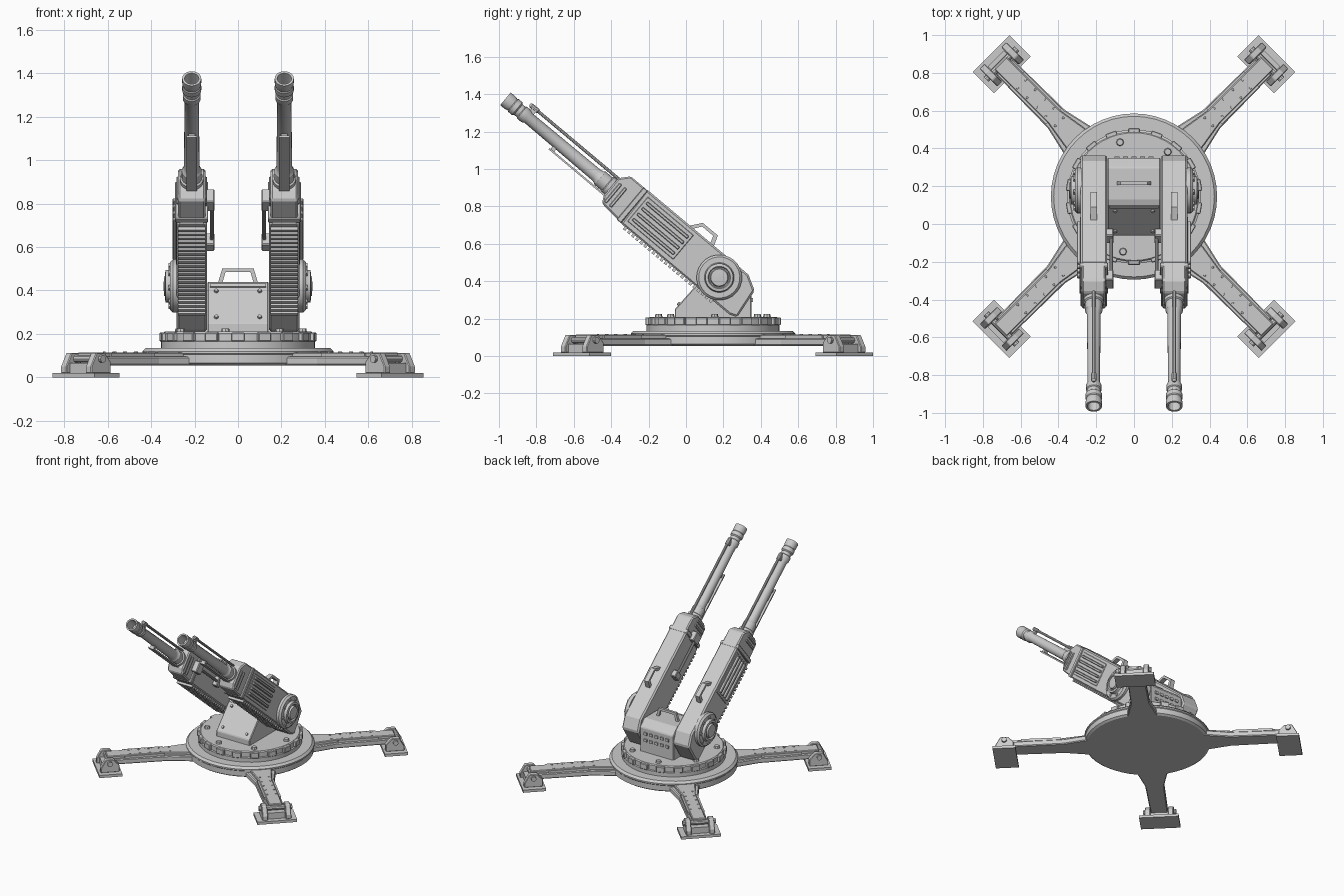
import bpy, bmesh
from math import pi, sin, cos, radians
from mathutils import Matrix, Vector

if "Cube" in bpy.data.objects:
    bpy.data.objects.remove(bpy.data.objects["Cube"])

I = Matrix.Identity(4)
T = lambda x, y, z: Matrix.Translation((x, y, z))
R = lambda deg, ax: Matrix.Rotation(radians(deg), 4, ax)


def finish(name, bm, m, bevel=0, smooth=False):
    bmesh.ops.recalc_face_normals(bm, faces=bm.faces[:])
    me = bpy.data.meshes.new(name)
    bm.to_mesh(me)
    bm.free()
    ob = bpy.data.objects.new(name, me)
    bpy.context.collection.objects.link(ob)
    ob.matrix_world = m
    if bevel:
        b = ob.modifiers.new("bevel", 'BEVEL')
        b.width, b.segments = bevel, 1
    if smooth:
        bpy.ops.object.select_all(action='DESELECT')
        ob.select_set(True)
        bpy.context.view_layer.objects.active = ob
        bpy.ops.object.shade_smooth_by_angle(angle=radians(30))
    return ob


def boxes(name, items, m=I, bevel=0):
    """Several boxes in one object; items are (centre, size)."""
    bm = bmesh.new()
    for c, s in items:
        bmesh.ops.create_cube(bm, size=1, matrix=T(*c) @ Matrix.Diagonal((*s, 1)))
    return finish(name, bm, m, bevel)


def bolts(name, pts, r, h, m=I, seg=8):
    bm = bmesh.new()
    for p in pts:
        bmesh.ops.create_cone(bm, cap_ends=True, segments=seg, radius1=r, radius2=r * .8,
                              depth=h, matrix=T(*p) @ T(0, 0, h / 2))
    return finish(name, bm, m)


def prism(name, prof, a, b, axis='x', m=I, bevel=0):
    """Profile (y,z) extruded along x, or (x,y) extruded along z."""
    bm = bmesh.new()
    put = (lambda p, t: (t, p[0], p[1])) if axis == 'x' else (lambda p, t: (p[0], p[1], t))
    f = bm.faces.new([bm.verts.new(put(p, a)) for p in prof])
    g = bmesh.ops.extrude_face_region(bm, geom=[f])
    d = Vector(put((0, 0), b - a))
    bmesh.ops.translate(bm, vec=d, verts=[v for v in g['geom'] if isinstance(v, bmesh.types.BMVert)])
    return finish(name, bm, m, bevel)


def lathe(name, prof, m=I, seg=24, smooth=True):
    """Profile (radius, height) turned about local z, both ends capped."""
    bm = bmesh.new()
    rings = [[bm.verts.new((r * cos(2 * pi * i / seg), r * sin(2 * pi * i / seg), h))
              for i in range(seg)] for r, h in prof]
    for p, q in zip(rings, rings[1:]):
        for i in range(seg):
            j = (i + 1) % seg
            bm.faces.new((p[i], p[j], q[j], q[i]))
    bm.faces.new(rings[0])
    bm.faces.new(rings[-1])
    return finish(name, bm, m, smooth=smooth)


C = T(0, .145, 0)

# Base disc and turntable
lathe("base_disc", [(.42, .055), (.435, .065), (.435, .105), (.44, .11), (.44, .12), (.425, .135), (.385, .135)],
      C, 48)
lathe("turntable", [(.355, .13), (.355, .165), (.345, .168), (.345, .203), (.338, .21)], C, 48)
for i in range(18):
    boxes("turntable_block", [((.347, 0, .186), (.03, .062, .042))], C @ R(i * 20 + 10, 'Z'), .004)
bolts("turntable_bolts", [(.297 * cos(radians(53 + i * 360 / 7)), .297 * sin(radians(53 + i * 360 / 7)), .208)
                          for i in range(7)], .021, .018, C)

# Four legs with feet
for a in (45, 135, 225, 315):
    m = C @ R(a, 'Z')
    low = [(.36, .12), (.43, .1), (.58, .066), (.97, .06)]
    top = [(.40, .075), (.45, .07), (.60, .046), (1.0, .046)]
    sym = lambda p: p + [(x, -y) for x, y in reversed(p)]
    prism("leg_beam", sym(low), .055, .095, 'z', m, .006)
    prism("leg_top_plate", sym(top), .09, .115, 'z', m, .005)
    boxes("leg_rails", [((.74, s * .052, .104), (.28, .012, .018)) for s in (-1, 1)], m)
    bolts("leg_bolts", [(.56 + .07 * i, s * .03, .114) for i in range(5) for s in (-1, 1)], .007, .005, m, 6)
    boxes("foot_plate", [((.991, 0, .01), (.16, .276, .02))], m)
    lug = [(.925, .018), (1.055, .018), (1.055, .05), (1.02, .113), (.965, .113), (.925, .07)]
    for s in (-1, 1):
        prism("foot_lug", lug, s * .062, s * .1, 'x', m @ R(-90, 'Z') @ Matrix.Diagonal((-1, 1, 1, 1)), .004)
    boxes("foot_block", [((.99, 0, .04), (.09, .12, .05))], m)
    lathe("foot_hinge_pin", [(.018, -.115), (.018, .115)], m @ T(.992, 0, .085) @ R(90, 'X'), 10)

# Pedestal between the guns
prism("pedestal", [(-.06, .205), (-.06, .25), (.10, .43), (.13, .44), (.30, .44), (.35, .39), (.35, .205)],
      -.14, .14, bevel=.005)
slope = T(0, .02, .34) @ R(48.4, 'X')
bolts("pedestal_bolts", [(x, y, -.002) for x in (-.1, .1) for y in (-.085, .075)], .011, .012, slope)
boxes("pedestal_front_trim", [((0, .108, 0), (.26, .018, .012))], slope)
boxes("pedestal_rear_blocks", [((-.09 + .045 * i, .352, z), (.025, .012, .02))
                               for i in range(5) for z in (.30, .35)])
prism("pedestal_handle", [(-.092, .435), (-.072, .502), (.072, .502), (.092, .435), (.072, .435),
                          (.058, .484), (-.058, .484), (-.072, .435)], -.009, .009, 'x',
      T(0, .215, 0) @ R(90, 'Z'))

# Guns: modelled level and pointing to -y around the pivot, then raised
G = T(0, .178, .42) @ R(-40, 'X')
for s in (-1, 1):
    cx = s * .213
    side = "right_" if s > 0 else "left_"
    prism(side + "gun_body", [(-.59, -.117), (.17, -.117), (.21, -.10), (.19, .067), (.11, .112), (-.60, .112)],
          s * .142, s * .282, m=G, bevel=.01)
    # Ribbed underside
    boxes(side + "belly_ribs", [((cx, .045 - .0285 * i, -.122), (.128, .016, .022)) for i in range(22)], G)
    # Front block, open-sided stepped housing
    prism(side + "front_block", [(-.58, -.12), (-.60, -.112), (-.735, -.10), (-.755, -.06), (-.755, .06), (-.71, .11),
                                 (-.58, .11)], s * .15, s * .276, m=G, bevel=.008)
    boxes(side + "front_block_bands", [((cx, -.605, -.003), (.152, .03, .225)),
                                       ((cx, -.69, -.02), (.14, .018, .13)),
                                       ((cx, -.725, -.02), (.14, .018, .13))], G, .004)
    # Outer cooling slats
    boxes(side + "outer_slats", [((s * .287, -.41, v), (.03, .29, .018)) for v in (.056, .018, -.02, -.058)], G, .004)
    boxes(side + "outer_panel", [((s * .282, -.41, 0), (.008, .32, .17))], G, .003)
    # Inner brackets with guide rod
    boxes(side + "inner_brackets", [((s * .13, -.315, 0), (.045, .05, .07)), ((s * .13, -.615, 0), (.045, .07, .08))],
          G, .005)
    lathe(side + "inner_rod", [(.009, .30), (.009, .63)], G @ T(s * .12, 0, 0) @ R(90, 'X'), 10)
    # Pivot hub
    lathe(side + "pivot_hub", [(.122, .275), (.122, .30), (.11, .313), (.08, .313), (.075, .322), (.075, .333),
                               (.06, .336), (.055, .325), (.05, .325), (.045, .34), (.02, .342)],
          G @ R(90 * s, 'Y'), 24)
    boxes(side + "hub_teeth", [((.094 * cos(i * pi / 4), .094 * sin(i * pi / 4), .314), (.018, .018, .01))
                               for i in range(8)], G @ R(90 * s, 'Y'))
    # Carry handle on top
    prism(side + "carry_handle", [(-.30, .11), (-.255, .167), (-.15, .167), (-.13, .11), (-.155, .11),
                                  (-.168, .15), (-.245, .15), (-.275, .11)],
          cx - .017, cx + .017, m=G)
    # Barrel with collar, muzzle bands and bore
    lathe(side + "barrel", [(.054, .74), (.054, .775), (.046, .78), (.046, .83), (.039, .84), (.036, .86), (.033, 1.33),
                            (.041, 1.345), (.041, 1.375), (.036, 1.38), (.036, 1.40), (.044, 1.408), (.044, 1.435),
                            (.040, 1.44), (.044, 1.46), (.044, 1.49), (.033, 1.49), (.03, 1.41)],
          G @ T(cx, 0, -.003) @ R(90, 'X'), 20)
    # Rods along the barrel
    lathe(side + "upper_rod", [(.009, .73), (.009, 1.31), (.014, 1.315), (.014, 1.36), (.006, 1.37)],
          G @ T(cx, 0, .058) @ R(90, 'X'), 10)
    boxes(side + "lower_rail", [((cx, -.94, -.057), (.05, .40, .01)), ((cx, -1.12, -.042), (.03, .025, .03)),
                                ((cx, -1.335, .042), (.02, .03, .03))], G)
